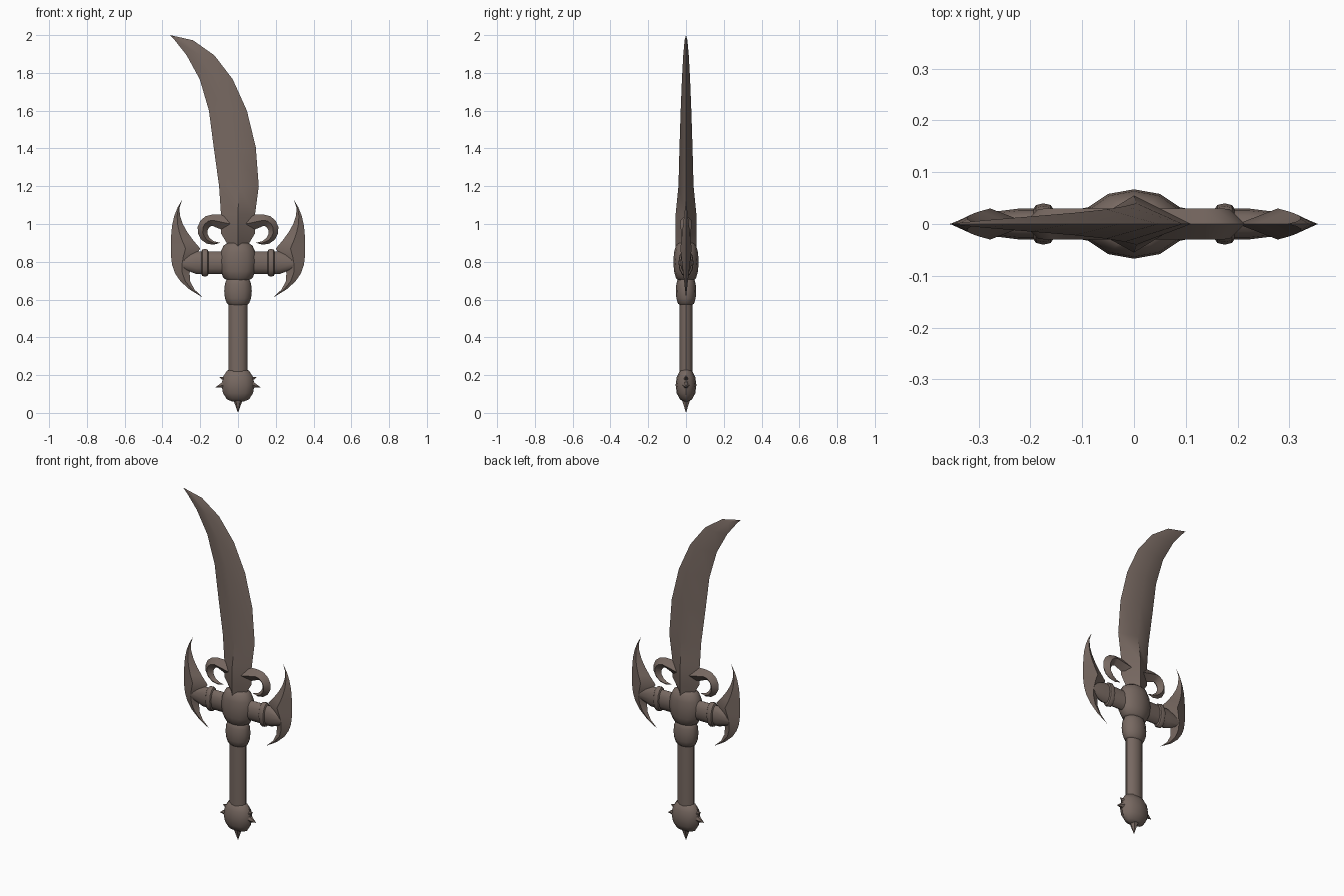
import bpy, bmesh
from math import sin, cos, pi, radians, sqrt
from mathutils import Vector

if "Cube" in bpy.data.objects:
    bpy.data.objects.remove(bpy.data.objects["Cube"], do_unlink=True)

# Single dark bronze colour
colour = (0.185, 0.14, 0.12, 1)
bronze = bpy.data.materials.new("dark_bronze")
bronze.use_nodes = True
bronze.diffuse_color = colour
bronze.node_tree.nodes["Principled BSDF"].inputs["Base Color"].default_value = colour


def loft(name, rings):
    """Skin a row of equal-sized closed rings and cap both ends."""
    bm = bmesh.new()
    loops = [[bm.verts.new(point) for point in ring] for ring in rings]
    for lower, upper in zip(loops, loops[1:]):
        for i in range(len(lower)):
            bm.faces.new((lower[i - 1], lower[i], upper[i], upper[i - 1]))
    bm.faces.new(loops[0])
    bm.faces.new(loops[-1])
    bmesh.ops.remove_doubles(bm, verts=bm.verts, dist=0.0005)
    bmesh.ops.recalc_face_normals(bm, faces=bm.faces)
    mesh = bpy.data.meshes.new(name)
    bm.to_mesh(mesh)
    bm.free()
    mesh.materials.append(bronze)
    part = bpy.data.objects.new(name, mesh)
    bpy.context.collection.objects.link(part)
    bpy.ops.object.select_all(action='DESELECT')
    part.select_set(True)
    bpy.context.view_layer.objects.active = part
    bpy.ops.object.shade_smooth_by_angle(angle=radians(40))


def sharp_strip(name, rows, side=1):
    """Ribbon with two sharp edges and a raised ridge halfway between them."""
    rings = []
    for (outer_x, outer_z), (inner_x, inner_z), depth in rows:
        ridge_x = side * (outer_x + inner_x) / 2
        ridge_z = (outer_z + inner_z) / 2
        rings.append([(side * outer_x, 0, outer_z), (ridge_x, -depth, ridge_z),
                      (side * inner_x, 0, inner_z), (ridge_x, depth, ridge_z)])
    loft(name, rings)


def upright(distance, width, depth):
    return (width, depth, distance)


def turned(name, rows, place=upright, sides=12):
    """Oval turning along an axis."""
    turns = [2 * pi * i / sides for i in range(sides)]
    loft(name, [[place(distance, width * cos(t), depth * sin(t)) for t in turns]
                for distance, width, depth in rows])


def bulge(start, end, narrow, wide, steps=6):
    """Rows of an oval swelling from narrow to wide and back."""
    rows = []
    for k in range(steps + 1):
        angle = pi * k / steps
        distance = start + (end - start) * (1 - cos(angle)) / 2
        width, depth = (n + (w - n) * sin(angle) for n, w in zip(narrow, wide))
        rows.append((distance, width, depth))
    return rows


def spike(name, base, tip, radius, sides=6):
    base, tip = Vector(base), Vector(tip)
    turn = (tip - base).to_track_quat('Z', 'Y')
    turns = [2 * pi * i / sides for i in range(sides)]
    foot = [base + turn @ Vector((radius * cos(t), radius * sin(t), 0)) for t in turns]
    loft(name, [foot, [tip] * sides])


def blade_rows():
    # Straight root that flares where the scrolls begin
    rows = [((half, z), (-half, z), 0.055)
            for z, half in ((0.85, 0.06), (0.9, 0.06), (0.95, 0.09), (1.05, 0.09))]
    # Elliptical back edge and a hooked cutting edge meeting at the tip
    steps = 6
    for k in range(steps + 1):
        angle = pi / 2 * k / steps
        rise = sin(angle)
        z = 1.2 + 0.8 * rise
        back = 0.11 - 0.47 * (1 - cos(angle))
        hook = 0.17 * rise * (1 - rise) ** 2
        front = -0.1 - 0.26 * rise ** 3 - hook
        rows.append(((back, z), (front, z), 0.04 * sqrt(1 - rise)))
    return rows


def crescent_rows(steps=6):
    rows = []
    for k in range(-steps, steps + 1):
        v = k / steps
        taper = 1 - abs(v)
        sweep, power = (0.06, 1.5) if v > 0 else (0.17, 1)
        z = 0.87 + 0.26 * v
        outer = 0.355 - sweep * abs(v) ** 3
        inner = outer - 0.155 * taper ** power
        rows.append(((outer, z), (inner, z), 0.03 * taper))
    return rows


def scroll_rows(steps=8):
    # Bridge out of the blade, then a hook whose inner edge opens to meet the outer
    rows = [((0.04, 1.05), (0.04, 0.95), 0.03)]
    radius = 0.08
    for k in range(steps + 1):
        s = k / steps
        angle = radians(90 - 210 * s)
        opening = 0.02 + 0.06 * s ** 3
        outer, inner = ((0.135 + r * cos(angle), 0.97 + r * sin(angle))
                        for r in (radius, opening))
        rows.append((outer, inner, 0.03 * (1 - s ** 3)))
    return rows


# Blade, hub and handle
sharp_strip("blade", blade_rows())
turned("guard_hub", bulge(0.7, 0.9, (0.052, 0.04), (0.1, 0.067)))
turned("grip_collar", bulge(0.57, 0.72, (0.045, 0.033), (0.073, 0.054)))
turned("grip", [(z, 0.05, 0.035) for z in (0.2, 0.72)])
turned("pommel", bulge(0.06, 0.235, (0.03, 0.01), (0.087, 0.055)))
spike("pommel_tip", (0, 0, 0.07), (0, 0, 0), 0.025)

for side, label in ((1, "left"), (-1, "right")):
    def sideways(distance, width, depth):
        return (side * distance, depth, 0.795 + width)

    # Cross arm with its raised ring
    turned("guard_arm_" + label,
           [(0, 0.06, 0.05), (0.1, 0.06, 0.03), (0.22, 0.06, 0.03), (0.3, 0.03, 0.02)],
           sideways)
    turned("arm_ring_" + label,
           bulge(0.155, 0.195, (0.058, 0.028), (0.074, 0.04), 4), sideways)

    # Crescent wing and curled scroll
    sharp_strip("crescent_" + label, crescent_rows(), side)
    sharp_strip("scroll_" + label, scroll_rows(), side)

    # Pommel spikes
    spike("pommel_lower_spike_" + label,
          (side * 0.07, 0, 0.15), (side * 0.12, 0, 0.135), 0.022)
    spike("pommel_upper_spike_" + label,
          (side * 0.07, 0, 0.18), (side * 0.1, 0, 0.19), 0.015)
